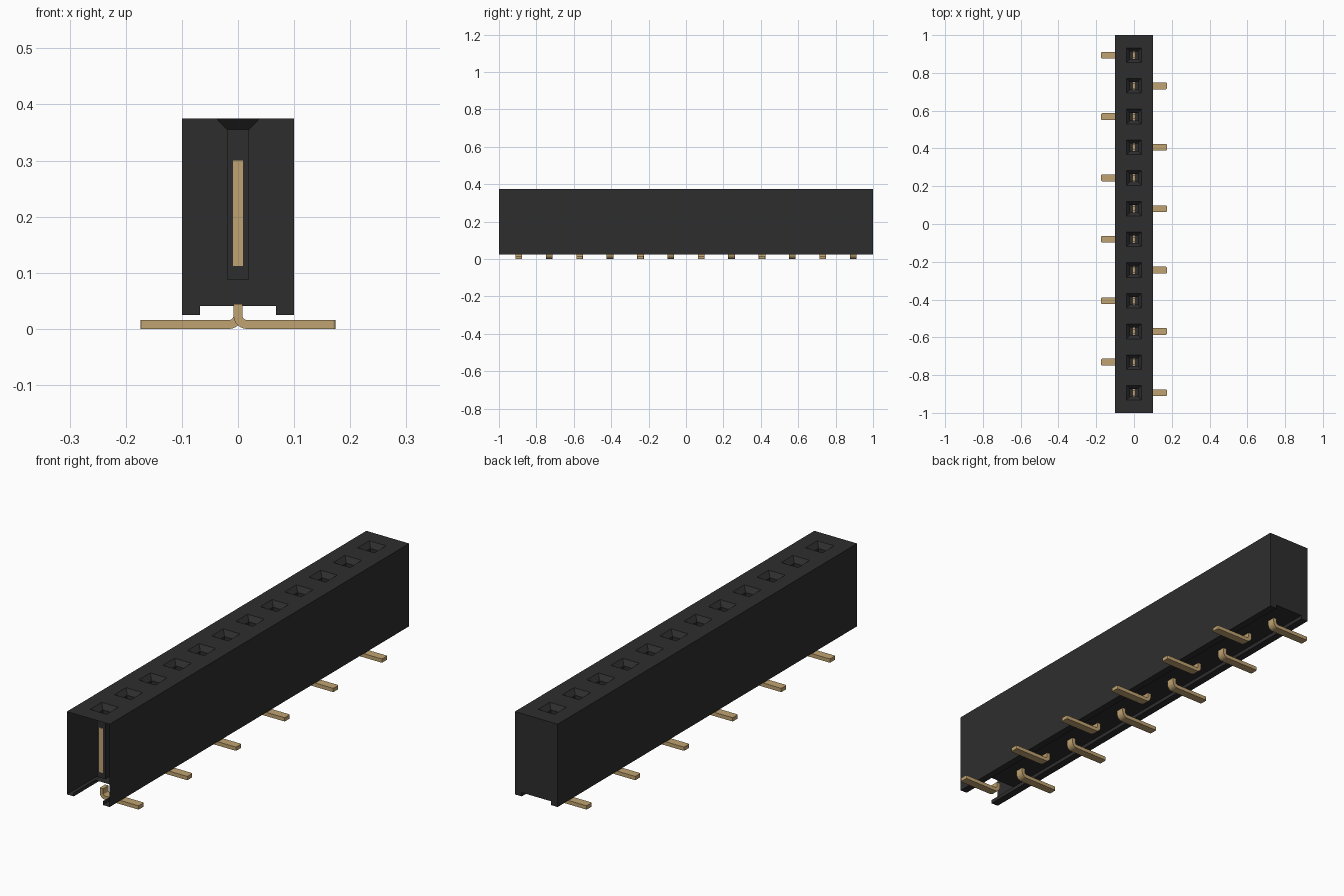
import bpy, bmesh, math

cube = bpy.data.objects.get("Cube")
if cube:
    bpy.data.objects.remove(cube)


def material(name, rgb, rough):
    m = bpy.data.materials.new(name)
    m.use_nodes = True
    m.diffuse_color = (*rgb, 1)
    b = m.node_tree.nodes["Principled BSDF"]
    b.inputs["Base Color"].default_value = (*rgb, 1)
    b.inputs["Roughness"].default_value = rough
    return m


BLACK = material("black_plastic", (0.027, 0.027, 0.027), 0.6)
GOLD = material("gold_metal", (0.53, 0.37, 0.165), 0.5)

COUNT, PITCH = 12, 0.1625
PIN_Y = [(i - (COUNT - 1) / 2) * PITCH for i in range(COUNT)]
W, TOP, FLOOR, FOOT, FOOT_X = 0.1, 0.375, 0.041, 0.025, 0.068


def finish(bm, name, mat):
    me = bpy.data.meshes.new(name)
    bm.to_mesh(me)
    bm.free()
    ob = bpy.data.objects.new(name, me)
    me.materials.append(mat)
    bpy.context.collection.objects.link(ob)
    return ob


def face(bm, pts):
    return bm.faces.new([bm.verts.new(p) for p in pts])


def square(y, r, z):
    return [(-r, y - r, z), (r, y - r, z), (r, y + r, z), (-r, y + r, z)]


def bridge(bm, a, b):
    for i in range(4):
        j = (i + 1) % 4
        face(bm, [a[i], a[j], b[j], b[i]])


# Housing shell: side walls and feet, back end, floor; the front end is open
bm = bmesh.new()
half = [(FOOT_X, FLOOR), (FOOT_X, FOOT), (W, FOOT), (W, TOP)]
for s in (1, -1):
    for (x0, z0), (x1, z1) in zip(half, half[1:]):
        q = [(s * x0, -1, z0), (s * x0, 1, z0), (s * x1, 1, z1), (s * x1, -1, z1)]
        face(bm, q[::-s])
outline = half + [(-x, z) for x, z in reversed(half)]
face(bm, [(x, 1, z) for x, z in reversed(outline)])
face(bm, [(-FOOT_X, -0.86, FLOOR), (-FOOT_X, 1, FLOOR),
          (FOOT_X, 1, FLOOR), (FOOT_X, -0.86, FLOOR)])

# Top face cells, each with a funnel and a blind square socket
for i, y in enumerate(PIN_Y):
    y0 = -1 if i == 0 else y - PITCH / 2
    y1 = 1 if i == COUNT - 1 else y + PITCH / 2
    rim = square(y, 0.039, TOP)
    throat = square(y, 0.020, 0.355)
    base = square(y, 0.020, 0.088)
    bridge(bm, [(-W, y0, TOP), (W, y0, TOP), (W, y1, TOP), (-W, y1, TOP)], rim)
    bridge(bm, rim, throat)
    bridge(bm, throat, base)
    face(bm, base)
bmesh.ops.remove_doubles(bm, verts=bm.verts, dist=1e-5)
finish(bm, "housing", BLACK)


def extrude_y(name, pts, y, hw, tip=None):
    """Extrude an xz outline along y; round the upright edges at x = tip."""
    bm = bmesh.new()
    f = face(bm, [(x, y - hw, z) for x, z in pts])
    r = bmesh.ops.extrude_face_region(bm, geom=[f])
    for v in r["geom"]:
        if isinstance(v, bmesh.types.BMVert):
            v.co.y += 2 * hw
    bmesh.ops.recalc_face_normals(bm, faces=bm.faces)
    if tip is not None:
        es = [e for e in bm.edges if all(abs(v.co.x - tip) < 1e-5 for v in e.verts)
              and abs(e.verts[0].co.z - e.verts[1].co.z) > 0.005]
        bmesh.ops.bevel(bm, geom=es, offset=0.005, segments=2, profile=0.5,
                        affect='EDGES')
    return finish(bm, name, GOLD)


def box(x, z0, z1):
    return [(-x, z0), (x, z0), (x, z1), (-x, z1)]


# Surface-mount legs, bent alternately left and right
T, CX, CZ, LEN = 0.008, 0.016, 0.024, 0.174
arc = [math.radians(180 + 90 * k / 6) for k in range(7)]
outer = [(CX + 0.024 * math.cos(a), CZ + 0.024 * math.sin(a)) for a in arc]
inner = [(CX + 0.008 * math.cos(a), CZ + 0.008 * math.sin(a)) for a in arc]
leg = [(-T, 0.044)] + outer + [(LEN, 0), (LEN, 0.016)] + inner[::-1] + [(T, 0.044)]

for i, y in enumerate(PIN_Y):
    s = 1 if i % 2 == 0 else -1
    extrude_y(f"leg_{i + 1}", [(s * x, z) for x, z in leg], y, 0.018, s * LEN)
    # Spring contact: a base with two upright blades set into the socket walls
    extrude_y(f"contact_base_{i + 1}", box(0.009, 0.112, 0.125), y, 0.021)
    for side, label in ((-1, "front"), (1, "back")):
        extrude_y(f"contact_{label}_{i + 1}", box(0.009, 0.112, 0.30),
                  y + side * 0.0165, 0.0055)
